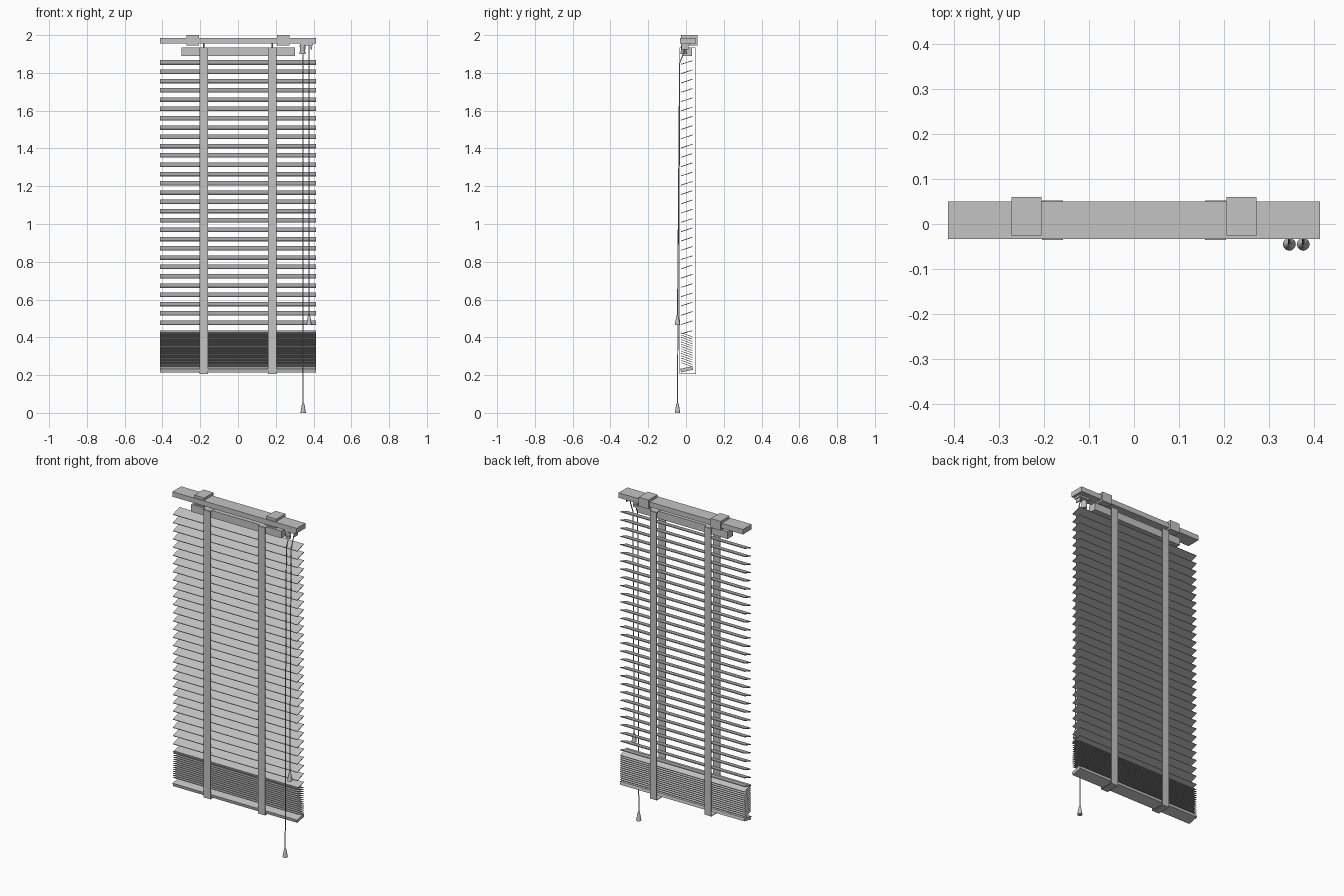
import bpy
import math
from mathutils import Vector

old = bpy.data.objects.get("Cube")
if old:
    bpy.data.objects.remove(old, do_unlink=True)

grey = bpy.data.materials.new("light grey")
grey.use_nodes = True
colour = (0.55, 0.55, 0.55, 1)
grey.diffuse_color = colour
grey.node_tree.nodes["Principled BSDF"].inputs["Base Color"].default_value = colour


def finish(obj, name):
    obj.name = name
    obj.data.materials.append(grey)
    return obj


def box(name, centre, size, tilt=0.0):
    """Box with its size baked in, tilted about x (positive lifts the back)."""
    bpy.ops.mesh.primitive_cube_add(size=1, location=centre)
    obj = bpy.context.object
    for v in obj.data.vertices:
        v.co = Vector(a * b for a, b in zip(v.co, size))
    obj.rotation_euler.x = math.radians(tilt)
    return finish(obj, name)


def cone(name, centre, r_low, r_high, height, sides=12):
    bpy.ops.mesh.primitive_cone_add(vertices=sides, radius1=r_low, radius2=r_high,
                                    depth=height, location=centre)
    obj = finish(bpy.context.object, name)
    bpy.ops.object.shade_smooth_by_angle(angle=math.radians(35))
    return obj


def cord(name, points, radius=0.003):
    curve = bpy.data.curves.new(name, "CURVE")
    curve.dimensions = "3D"
    curve.bevel_depth = radius
    curve.bevel_resolution = 1
    curve.use_fill_caps = True
    spline = curve.splines.new("POLY")
    spline.points.add(len(points) - 1)
    for p, co in zip(spline.points, points):
        p.co = (*co, 1)
    obj = bpy.data.objects.new(name, curve)
    bpy.context.collection.objects.link(obj)
    return finish(obj, name)


WIDTH = 0.826
MID_Y = 0.004

# Head rail, tilt rail and wall brackets
box("head_rail", (0, 0.0085, 1.97), (WIDTH, 0.083, 0.03))
box("tilt_rail", (0.002, 0.006, 1.912), (0.6, 0.05, 0.044))
for side, label in ((-1, "right"), (1, "left")):
    box(label + "_bracket", (side * 0.239, 0.017, 1.9725), (0.066, 0.086, 0.055))

# Open slats, lower at the front
for i in range(29):
    box("open_slat", (0, MID_Y, 1.855 - i * 0.0492), (WIDTH, 0.065, 0.004), 18)

# Gathered slats: one cover slat over a tight stack leaning the other way
box("cover_slat", (0, MID_Y, 0.427), (WIDTH, 0.065, 0.004), 15)
for i in range(14):
    box("gathered_slat", (0, MID_Y, 0.255 + i * 0.0122), (WIDTH, 0.065, 0.003), -20)

# Bottom rail
box("bottom_rail", (0, MID_Y, 0.231), (WIDTH, 0.066, 0.019), 12)

# Ladder tapes in front and behind, joined below the bottom rail
for side, label in ((-1, "right"), (1, "left")):
    x = side * 0.181
    box(label + "_front_tape", (x, -0.034, 1.07), (0.046, 0.003, 1.726))
    box(label + "_back_tape", (x, 0.051, 1.07), (0.046, 0.003, 1.726))
    box(label + "_tape_loop", (x, 0.0085, 0.2075), (0.046, 0.085, 0.003))
    box(label + "_tape_top", (x, 0.0085, 1.934), (0.046, 0.085, 0.003))
    cord(label + "_hanger", [(x, 0, 1.93), (x, 0, 1.96)])

# Cord lock under the head rail
box("cord_lock_plate", (0.362, -0.005, 1.95), (0.07, 0.045, 0.012))
box("cord_lock_cheek", (0.388, -0.005, 1.938), (0.006, 0.035, 0.03))
cone("cord_lock_barrel", (0.342, -0.012, 1.93), 0.013, 0.016, 0.032)
cone("cord_lock_collar", (0.342, -0.012, 1.907), 0.016, 0.016, 0.014)

# Pull cords with tapered tassels
for label, x, low in (("long", 0.345, 0.0), ("short", 0.376, 0.465)):
    cord(label + "_cord", [(x, 0, 1.945), (x, -0.015, 1.9), (x, -0.034, 1.85),
                           (x, -0.04, 1.1), (x, -0.045, low + 0.04)])
    cone(label + "_tassel", (x, -0.045, low + 0.022), 0.0145, 0.007, 0.044)
    cone(label + "_tassel_neck", (x, -0.045, low + 0.048), 0.007, 0.004, 0.008)
